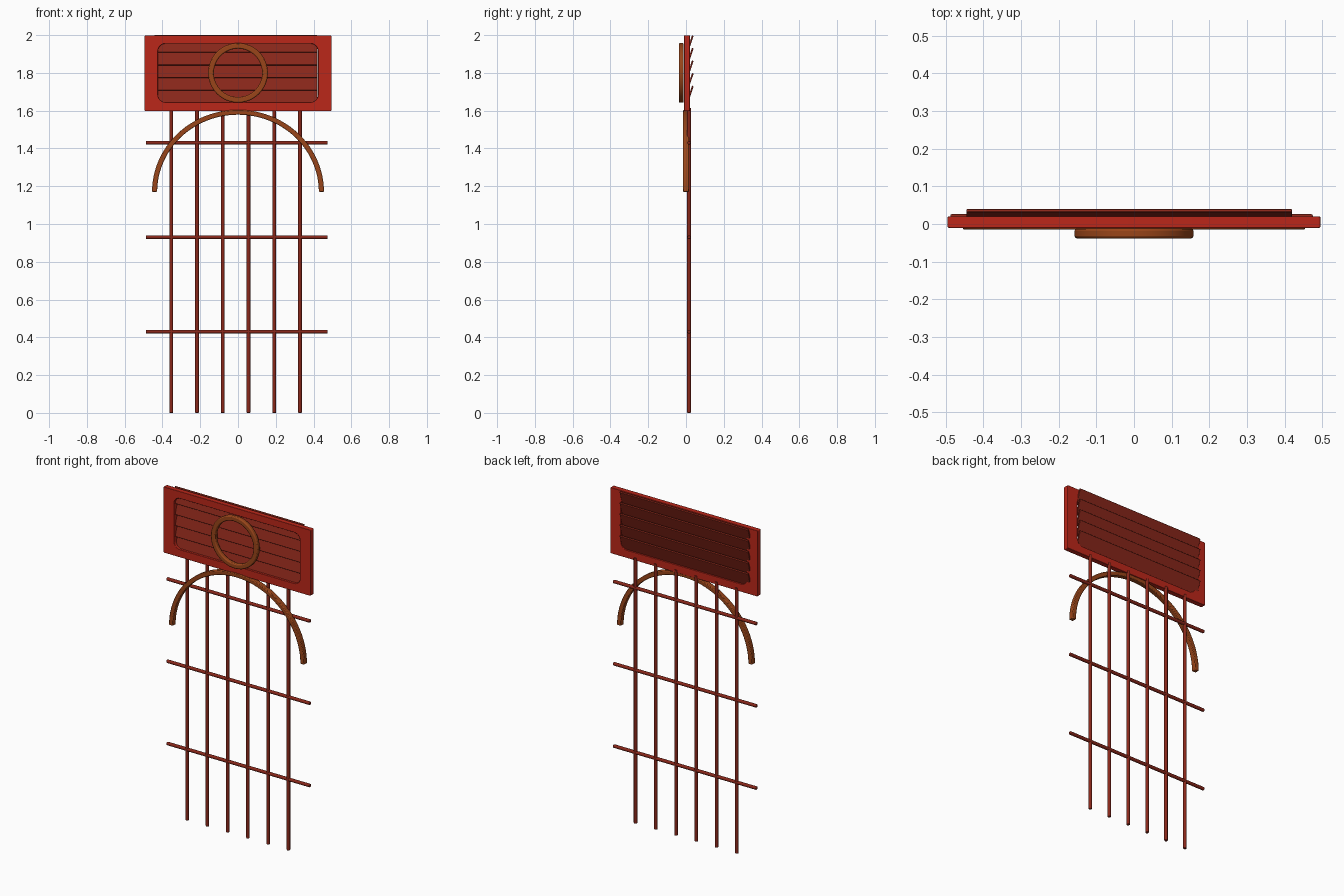
import bpy, bmesh, math
from math import sin, cos, pi

if "Cube" in bpy.data.objects:
    bpy.data.objects.remove(bpy.data.objects["Cube"])


def material(name, rgb):
    m = bpy.data.materials.new(name)
    m.diffuse_color = (*rgb, 1)
    m.use_nodes = True
    m.node_tree.nodes["Principled BSDF"].inputs["Base Color"].default_value = m.diffuse_color
    return m


PANEL = material("bright_red", (0.5, 0.02, 0.01))
DARK = material("dark_red", (0.25, 0.02, 0.01))
RUST = material("rust", (0.32, 0.06, 0.01))


def finish(name, bm, mat, bevel):
    bmesh.ops.recalc_face_normals(bm, faces=bm.faces)
    me = bpy.data.meshes.new(name)
    bm.to_mesh(me)
    bm.free()
    ob = bpy.data.objects.new(name, me)
    bpy.context.collection.objects.link(ob)
    me.materials.append(mat)
    mod = ob.modifiers.new("soft_edges", "BEVEL")
    mod.width = bevel
    mod.segments = 2
    mod.limit_method = "ANGLE"
    mod.angle_limit = math.radians(40)
    bpy.ops.object.select_all(action="DESELECT")
    ob.select_set(True)
    bpy.context.view_layer.objects.active = ob
    bpy.ops.object.shade_smooth_by_angle(angle=math.radians(40))
    return ob


def band(name, outer, inner, y0, y1, mat, closed=True, bevel=0.004):
    """Rectangular-section band between two matching xz outlines."""
    bm = bmesh.new()
    rows = [[bm.verts.new((p[0], y, p[1])) for p, y in
             ((o, y0), (o, y1), (i, y1), (i, y0))] for o, i in zip(outer, inner)]
    n = len(rows)
    for k in range(n if closed else n - 1):
        a, b = rows[k], rows[(k + 1) % n]
        for j in range(4):
            bm.faces.new((a[j], a[(j + 1) % 4], b[(j + 1) % 4], b[j]))
    if not closed:
        bm.faces.new(rows[0])
        bm.faces.new(rows[-1])
    return finish(name, bm, mat, bevel)


def arc(cx, cz, r, a0, a1, n):
    return [(cx + r * cos(a0 + (a1 - a0) * k / n), cz + r * sin(a0 + (a1 - a0) * k / n))
            for k in range(n + 1)]


def rounded_rect(hw, hh, r, cz):
    pts = []
    for q, (sx, sz) in enumerate(((1, 1), (-1, 1), (-1, -1), (1, -1))):
        pts += arc(sx * (hw - r), cz + sz * (hh - r), r, q * pi / 2, (q + 1) * pi / 2, 6)
    return pts


def bar(name, start, length, vertical):
    """Round rod with softened ends."""
    bm = bmesh.new()
    bmesh.ops.create_cone(bm, cap_ends=True, segments=12, radius1=0.01,
                          radius2=0.01, depth=length)
    if not vertical:
        for v in bm.verts:
            v.co = (v.co.z, v.co.y, v.co.x)
    off = (0, 0, length / 2) if vertical else (length / 2, 0, 0)
    bmesh.ops.translate(bm, verts=bm.verts, vec=[s + o for s, o in zip(start, off)])
    finish(name, bm, DARK, 0.003)


# Header panel frame with rounded opening
band("header_frame", rounded_rect(0.495, 0.2, 0.005, 1.798),
     rounded_rect(0.424, 0.155, 0.04, 1.8), -0.01, 0.02, PANEL, bevel=0.002)

# Slanted louvre slats, leaning out at the back
for i in range(5):
    z = 1.642 + 0.0668 * i
    prof = [(0.002, z), (0.010, z - 0.003), (0.040, z + 0.086), (0.032, z + 0.091)]
    bm = bmesh.new()
    ends = [[bm.verts.new((x, y, zz)) for y, zz in prof] for x in (-0.445, 0.42)]
    for j in range(4):
        k = (j + 1) % 4
        bm.faces.new((ends[0][j], ends[0][k], ends[1][k], ends[1][j]))
    for e in ends:
        bm.faces.new(e)
    finish(f"louvre_slat_{i + 1}", bm, DARK, 0.002)

# Round ring on the front of the panel
N = 64
band("front_ring", arc(0, 1.8, 0.158, 0, 2 * pi, N)[:-1],
     arc(0, 1.8, 0.128, 0, 2 * pi, N)[:-1], -0.038, -0.012, RUST, bevel=0.006)

# Arch below the panel
band("arch", arc(0, 1.17, 0.455, 0, pi, 48), arc(0, 1.17, 0.428, 0, pi, 48),
     -0.015, 0.015, RUST, closed=False)
arch = bpy.data.objects["arch"]
for v in arch.data.vertices:
    v.co.z = 1.17 + (v.co.z - 1.17) * 0.955

# Vertical and horizontal grille bars
for i in range(6):
    bar(f"vertical_bar_{i + 1}", (-0.353 + 0.1362 * i, 0.016, 0), 1.615, True)
for i in range(3):
    bar(f"cross_bar_{i + 1}", (-0.488, 0.016, 0.43 + 0.5 * i), 0.963, False)
